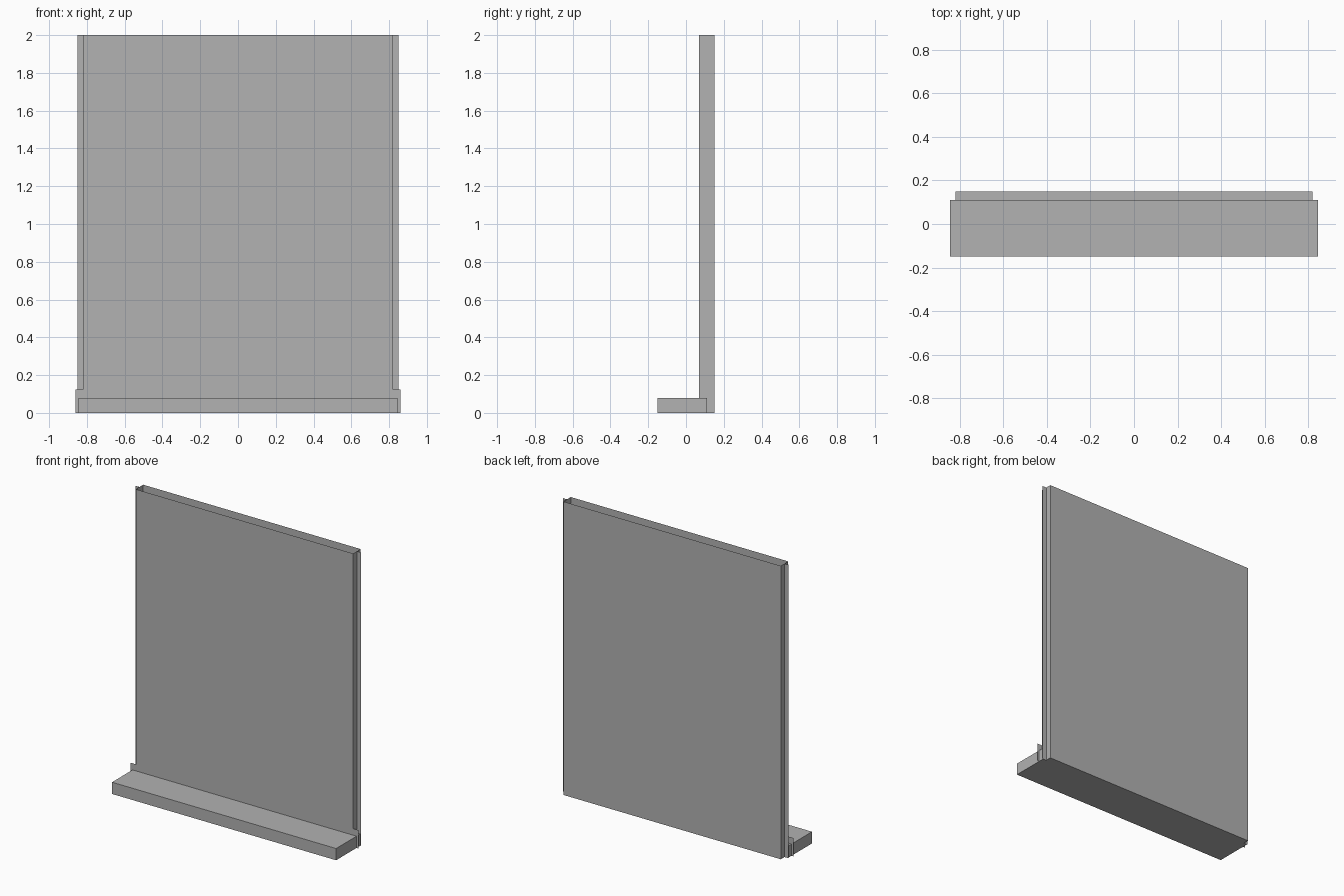
import bpy

if "Cube" in bpy.data.objects:
    bpy.data.objects.remove(bpy.data.objects["Cube"])

# One plain grey for the whole model
grey = bpy.data.materials.new("plain grey")
grey.diffuse_color = (0.445, 0.445, 0.445, 1)
grey.use_nodes = True
grey.node_tree.nodes["Principled BSDF"].inputs["Base Color"].default_value = grey.diffuse_color


def make(name, verts, faces):
    me = bpy.data.meshes.new(name)
    me.from_pydata(verts, [], faces)
    me.materials.append(grey)
    ob = bpy.data.objects.new(name, me)
    bpy.context.collection.objects.link(ob)
    return ob


def box(name, x, y0, y1, z1, open_top=False):
    verts = [(sx * x, y, z) for z in (0, z1) for sx, y in ((-1, y0), (1, y0), (1, y1), (-1, y1))]
    faces = [(3, 2, 1, 0)] + [(i, (i + 1) % 4, (i + 1) % 4 + 4, i + 4) for i in range(4)]
    if not open_top:
        faces.append((4, 5, 6, 7))
    return make(name, verts, faces)


def sheet(name, x0, x1, y, z0, z1):
    return make(name, [(x0, y, z0), (x1, y, z0), (x1, y, z1), (x0, y, z1)], [(0, 1, 2, 3)])


# Tall hollow panel, open at the top
box("panel", 0.82, 0.07, 0.15, 2.0, open_top=True)

# Low step in front of the panel
box("base_step", 0.845, -0.15, 0.11, 0.08)

# Thin side fins and short front tabs at the foot
for side, s in (("left", -1), ("right", 1)):
    a, b = sorted((s * 0.82, s * 0.85))
    sheet("side_fin_" + side, a, b, 0.11, 0, 2.0)
    a, b = sorted((s * 0.82, s * 0.86))
    sheet("foot_tab_" + side, a, b, 0.07, 0, 0.125)
